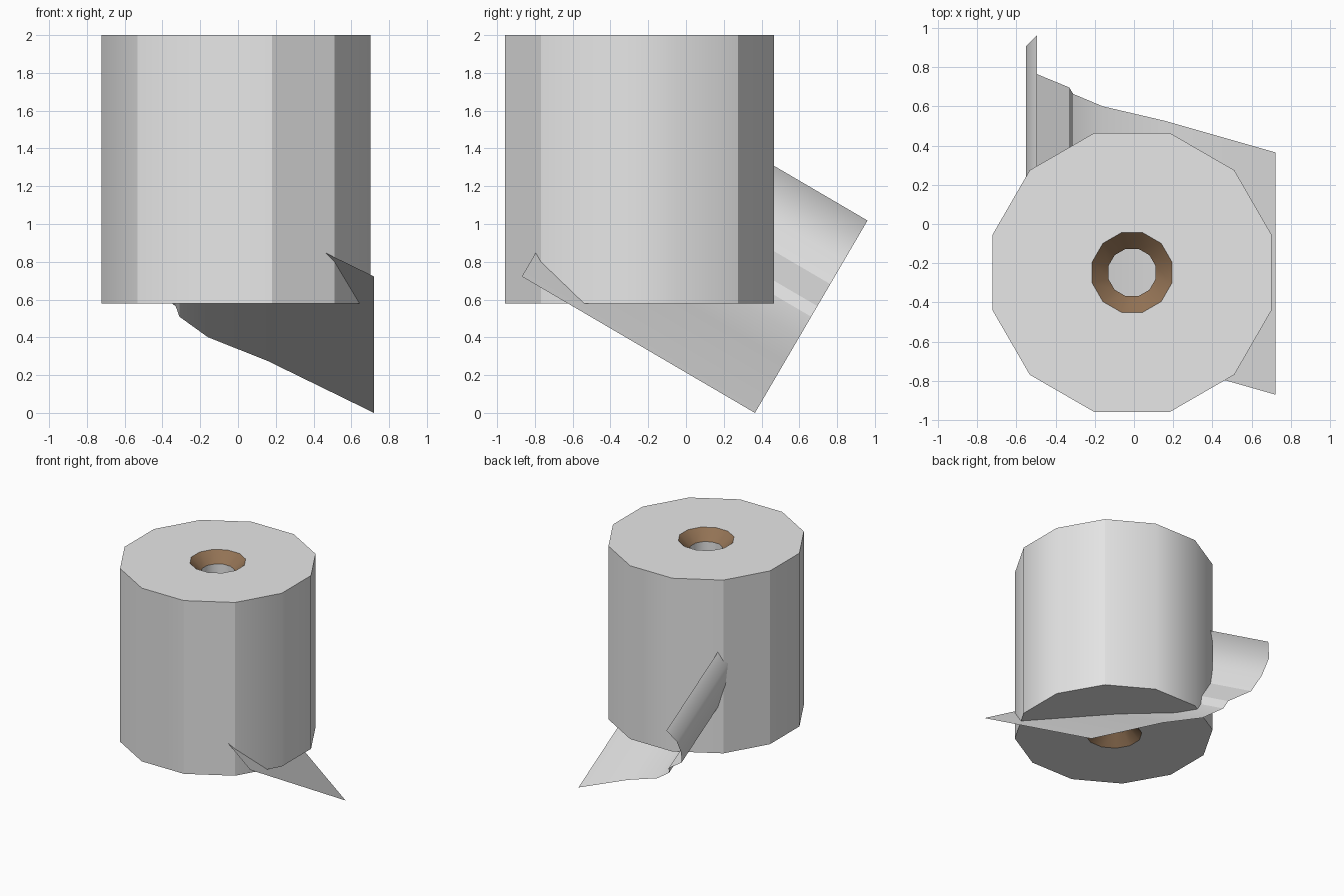
import bpy, bmesh, math
from mathutils import Vector

cube = bpy.data.objects.get("Cube")
if cube:
    bpy.data.objects.remove(cube, do_unlink=True)


def material(name, rgb):
    m = bpy.data.materials.new(name)
    m.use_nodes = True
    m.diffuse_color = (*rgb, 1)
    m.node_tree.nodes["Principled BSDF"].inputs["Base Color"].default_value = (*rgb, 1)
    return m


paper = material("paper_white", (0.8, 0.8, 0.8))
card = material("cardboard_brown", (0.29, 0.17, 0.09))


def finish(bm, name, mats):
    mesh = bpy.data.meshes.new(name)
    bm.to_mesh(mesh)
    bm.free()
    obj = bpy.data.objects.new(name, mesh)
    bpy.context.collection.objects.link(obj)
    for m in mats:
        mesh.materials.append(m)
    return obj


# Paper roll: closed profile turned around a 12-sided axis, brown flared core ends
SIDES = 12
CENTRE = Vector((-0.01, -0.247, 0))
profile = [(0.737, 0.58), (0.737, 2.0), (0.21, 2.0), (0.125, 1.92), (0.125, 0.66), (0.21, 0.58)]
CARD_BANDS = (2, 4)
SHARP_CORNERS = (1, 4, 5, 7, 9, 10)

bm = bmesh.new()
rings = []
for r, z in profile:
    ring = []
    for i in range(SIDES):
        a = math.radians(15 + 30 * i)
        ring.append(bm.verts.new(CENTRE + Vector((r * math.cos(a), r * math.sin(a), z))))
    rings.append(ring)
for k, ring in enumerate(rings):
    above = rings[(k + 1) % len(rings)]
    for i in range(SIDES):
        j = (i + 1) % SIDES
        f = bm.faces.new((ring[i], ring[j], above[j], above[i]))
        f.smooth = True
        f.material_index = 1 if k in CARD_BANDS else 0
bmesh.ops.recalc_face_normals(bm, faces=bm.faces)
for ring in rings:
    for i in range(SIDES):
        bm.edges.get((ring[i], ring[(i + 1) % SIDES])).smooth = False
for i in SHARP_CORNERS:
    bm.edges.get((rings[0][i], rings[1][i])).smooth = False
finish(bm, "paper_roll", (paper, card))

# Loose sheet: open cross-section swept along a tilted direction
section = [(0.72, 0), (0.16, 0.317), (-0.16, 0.465), (-0.31, 0.59), (-0.33, 0.655),
           (-0.495, 0.79), (-0.54, 0.93), (-0.55, 1.07), (-0.495, 1.18)]
start = Vector((0, 0.365, 0))
across = Vector((0, 0.505, 0.863))
along = Vector((0, -0.863, 0.505)) * 1.43

bm = bmesh.new()
rows = []
for x, e in section:
    p = start + Vector((x, 0, 0)) + across * e
    rows.append((bm.verts.new(p), bm.verts.new(p + along)))
for a, b in zip(rows, rows[1:]):
    bm.faces.new((a[0], a[1], b[1], b[0]))
sheet = finish(bm, "loose_sheet", (paper,))
bpy.ops.object.select_all(action="DESELECT")
sheet.select_set(True)
bpy.context.view_layer.objects.active = sheet
bpy.ops.object.shade_smooth_by_angle(angle=math.radians(31.5))
